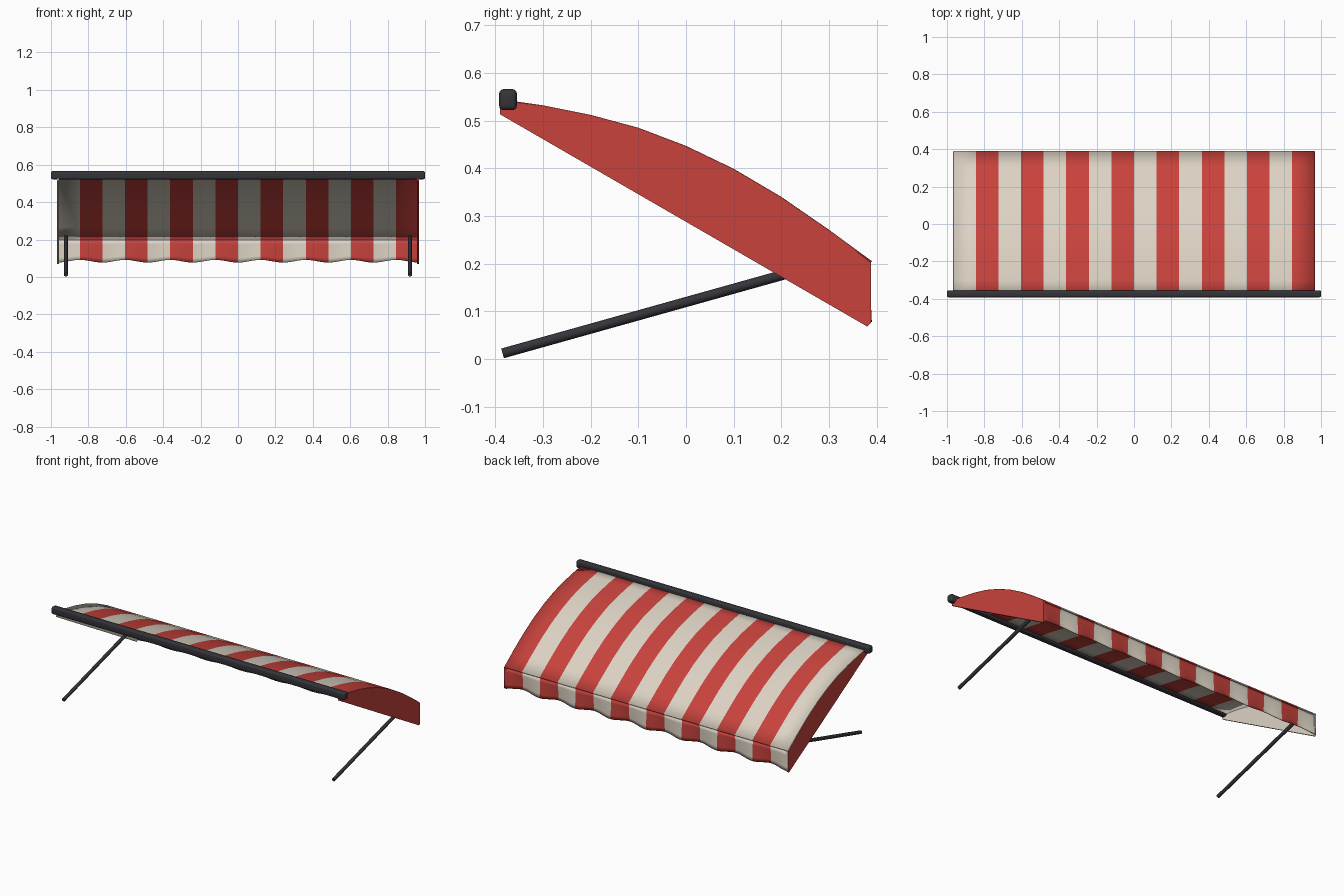
import bpy, bmesh, math
from mathutils import Vector

cube = bpy.data.objects.get("Cube")
if cube:
    bpy.data.objects.remove(cube)


def material(name, rgb, rough=0.8):
    m = bpy.data.materials.new(name)
    m.use_nodes = True
    m.diffuse_color = (*rgb, 1)
    bsdf = m.node_tree.nodes["Principled BSDF"]
    bsdf.inputs["Base Color"].default_value = (*rgb, 1)
    bsdf.inputs["Roughness"].default_value = rough
    return m


CREAM = material("cream canvas", (0.72, 0.65, 0.55))
RED = material("red canvas", (0.58, 0.055, 0.046))
METAL = material("dark metal", (0.034, 0.034, 0.042), 0.5)

HALF = 0.966            # half width of the canvas
STRIPES = 16
STRIPE = 2 * HALF / STRIPES
# Canopy side profile (y, z), from the wall end to the outer end
CURVE = [(-0.39, 0.545), (-0.3, 0.532), (-0.2, 0.512), (-0.1, 0.485), (0, 0.447),
         (0.1, 0.399), (0.2, 0.34), (0.3, 0.271), (0.39, 0.205)]


def finish(name, bm, mats, smooth=True):
    mesh = bpy.data.meshes.new(name)
    bm.to_mesh(mesh)
    bm.free()
    for m in mats:
        mesh.materials.append(m)
    ob = bpy.data.objects.new(name, mesh)
    bpy.context.collection.objects.link(ob)
    if smooth:
        bpy.ops.object.select_all(action="DESELECT")
        ob.select_set(True)
        bpy.context.view_layer.objects.active = ob
        bpy.ops.object.shade_smooth_by_angle(angle=math.radians(35))
    return ob


def striped_sheet(name, point, per_stripe, rows, thickness):
    """Canvas grid from point(x, row), coloured by stripe, then thickened."""
    bm = bmesh.new()
    cols = STRIPES * per_stripe
    grid = [[bm.verts.new(point(-HALF + 2 * HALF * i / cols, j)) for j in range(rows + 1)]
            for i in range(cols + 1)]
    for i in range(cols):
        for j in range(rows):
            f = bm.faces.new((grid[i][j], grid[i + 1][j], grid[i + 1][j + 1], grid[i][j + 1]))
            f.material_index = (i // per_stripe) % 2
    ob = finish(name, bm, (CREAM, RED))
    mod = ob.modifiers.new("thickness", "SOLIDIFY")
    mod.thickness = thickness
    mod.offset = -1
    return ob


# Arched striped canopy
striped_sheet("canopy", lambda x, j: (x, *CURVE[j]), 1, len(CURVE) - 1, 0.008)

# Hanging valance with a wavy hem
ROWS = 5


def valance_point(x, j):
    t = j / ROWS
    wave = math.cos(math.pi * x / STRIPE)
    hem = 0.084 - 0.007 * wave
    return (x, 0.384 + 0.006 * t * wave, 0.198 + (hem - 0.198) * t)


striped_sheet("valance", valance_point, 8, ROWS, 0.004)

# Side panels closing the ends of the canopy
for side, label in ((1, "left"), (-1, "right")):
    bm = bmesh.new()
    outline = [(y, z - 0.002) for y, z in CURVE[:-1]]
    outline += [(0.388, 0.202), (0.388, 0.075), (0.38, 0.068), (-0.39, 0.513)]
    outer = side * (HALF + 0.002)
    face = bm.faces.new([bm.verts.new((outer, y, z)) for y, z in outline])
    ext = bmesh.ops.extrude_face_region(bm, geom=[face], use_keep_orig=True)
    moved = [v for v in ext["geom"] if isinstance(v, bmesh.types.BMVert)]
    bmesh.ops.translate(bm, verts=moved, vec=(-side * 0.012, 0, 0))
    bmesh.ops.recalc_face_normals(bm, faces=bm.faces)
    # The right panel is red outside only, and cream within
    for f in bm.faces:
        f.material_index = 1 if side > 0 or f.normal.x < -0.5 else 0
    finish(label + "_side_panel", bm, (CREAM, RED), smooth=False)

# Wall rail with rounded edges
bm = bmesh.new()
bmesh.ops.create_cube(bm, size=1)
for v in bm.verts:
    v.co = Vector((v.co.x * 2, -0.3735 + v.co.y * 0.037, 0.544 + v.co.z * 0.044))
bmesh.ops.bevel(bm, geom=bm.edges[:], offset=0.009, segments=3, profile=0.5, affect="EDGES")
finish("wall_rail", bm, (METAL,))

# Support arms reaching from the wall to the outer end
for side, label in ((1, "left"), (-1, "right")):
    a = Vector((side * 0.92, -0.385, 0.0115))
    b = Vector((side * 0.92, 0.335, 0.213))
    bm = bmesh.new()
    bmesh.ops.create_cone(bm, cap_ends=True, segments=12, radius1=0.0105, radius2=0.0105,
                          depth=(b - a).length)
    bmesh.ops.rotate(bm, verts=bm.verts, matrix=(b - a).to_track_quat("Z", "Y").to_matrix())
    bmesh.ops.translate(bm, verts=bm.verts, vec=(a + b) / 2)
    finish(label + "_support_arm", bm, (METAL,))
